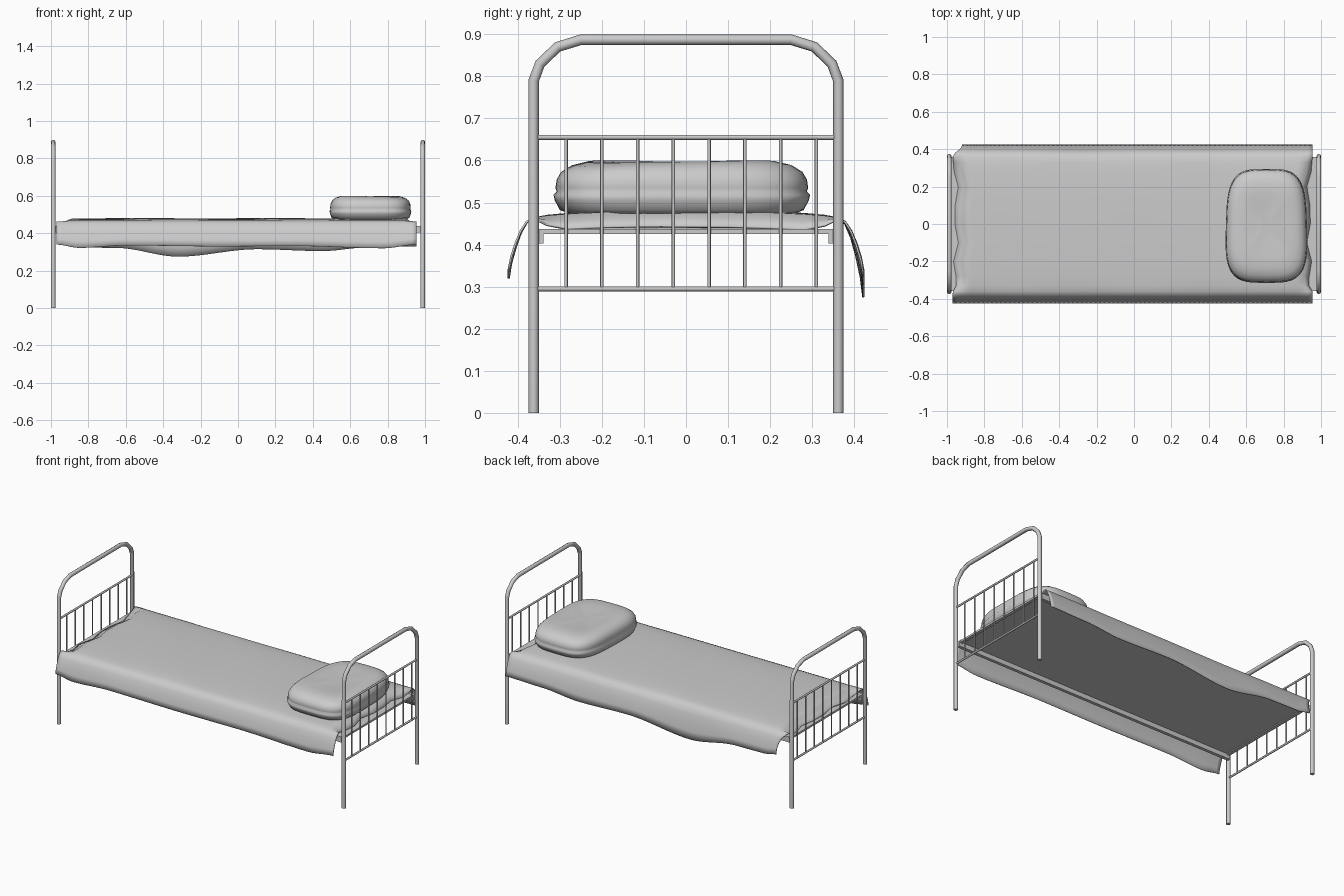
import bpy, bmesh, math

if "Cube" in bpy.data.objects:
    bpy.data.objects.remove(bpy.data.objects["Cube"])

grey = bpy.data.materials.new("plain_grey")
grey.use_nodes = True
colour = (0.6, 0.6, 0.6, 1)
grey.diffuse_color = colour
grey.node_tree.nodes["Principled BSDF"].inputs["Base Color"].default_value = colour


def finish(name, bm, smooth=True):
    bmesh.ops.recalc_face_normals(bm, faces=bm.faces)
    mesh = bpy.data.meshes.new(name)
    bm.to_mesh(mesh)
    bm.free()
    mesh.materials.append(grey)
    mesh.polygons.foreach_set("use_smooth", [smooth] * len(mesh.polygons))
    obj = bpy.data.objects.new(name, mesh)
    bpy.context.collection.objects.link(obj)
    return obj


def tube(name, points, radius):
    curve = bpy.data.curves.new(name, "CURVE")
    curve.dimensions = "3D"
    curve.bevel_depth = radius
    curve.bevel_resolution = 2
    curve.use_fill_caps = True
    spline = curve.splines.new("POLY")
    spline.points.add(len(points) - 1)
    for p, co in zip(spline.points, points):
        p.co = (*co, 1)
    spline.use_smooth = True
    curve.materials.append(grey)
    obj = bpy.data.objects.new(name, curve)
    bpy.context.collection.objects.link(obj)


def box(name, centre, size):
    bm = bmesh.new()
    bmesh.ops.create_cube(bm, size=1)
    for v in bm.verts:
        v.co = [c + s * k for c, s, k in zip(centre, size, v.co)]
    return finish(name, bm, False)


def ramp(a, b, t):
    t = max(0, min(1, (t - a) / (b - a)))
    return t * t * (3 - 2 * t)


def follow(keys, x):
    for (a, za), (b, zb) in zip(keys, keys[1:]):
        if x <= b:
            return za + (zb - za) * ramp(a, b, x)
    return keys[-1][1]


# End frames: bent hoop, two cross bars and eight spindles
half = [(0.362, 0), (0.362, 0.79), (0.347, 0.83), (0.305, 0.87), (0.25, 0.887)]
hoop = half + [(-y, z) for y, z in reversed(half)]
for side, x in (("foot", -0.988), ("head", 0.988)):
    tube(side + "_hoop", [(x, y, z) for y, z in hoop], 0.0125)
    for label, z in (("lower", 0.295), ("upper", 0.655)):
        tube(f"{side}_{label}_bar", [(x, -0.355, z), (x, 0.355, z)], 0.006)
    for i in range(8):
        y = -0.285 + 0.085 * i
        tube(f"{side}_spindle_{i + 1}", [(x, y, 0.295), (x, y, 0.655)], 0.004)
    box(side + "_cross_rail", (x * 0.98, 0, 0.431), (0.02, 0.7, 0.012))

# Bed base and side rails
box("bed_base", (0, 0, 0.434), (1.92, 0.68, 0.006))
for side, y in (("right", -0.349), ("left", 0.349)):
    box(side + "_side_rail", (0, y, 0.42), (1.96, 0.02, 0.035))

# Blanket: draped section swept along the bed, with wavy hems and ends
front_hem = [(-0.97, 0.34), (-0.85, 0.322), (-0.6, 0.335), (-0.1, 0.33),
             (0.3, 0.332), (0.78, 0.32), (0.96, 0.34)]
back_hem = [(-0.97, 0.34), (-0.87, 0.325), (-0.65, 0.322), (-0.32, 0.275), (0.1, 0.315),
            (0.45, 0.305), (0.7, 0.325), (0.96, 0.33)]
section = [(0, 0.479), (0.1, 0.479), (0.2, 0.477), (0.28, 0.474), (0.33, 0.47), (0.36, 0.465)]
drape = [(0.38, 0.07), (0.395, 0.25), (0.407, 0.48), (0.418, 0.75), (0.424, 1)]
bm = bmesh.new()
rows = []
count = 80
for i in range(count + 1):
    u = i / count
    x0 = -0.97 + 1.925 * u
    row = []
    for sign, hem in ((-1, front_hem), (1, back_hem)):
        low = follow(hem, x0)
        pts = section + [(y, 0.465 - (0.465 - low) * t) for y, t in drape]
        pts = list(reversed(pts)) if sign < 0 else pts[1:]
        for y, z in pts:
            y *= sign
            flat = 1 - ramp(0.3, 0.37, abs(y))
            wave = flat * (0.018 + 0.014 * math.cos(24 * y + 2))
            corner = 0.05 * ramp(0.36, 0.42, y)
            x = x0 + (wave + corner) * (1 - ramp(0, 0.12, u)) - wave * ramp(0.88, 1, u)
            z -= 0.036 * flat * ramp(0.9, 0.96, abs(x0))
            z += 0.0015 * flat * math.sin(9 * x0 + 6 * y)
            row.append(bm.verts.new((x, y, z)))
    rows.append(row)
for a, b in zip(rows, rows[1:]):
    for j in range(len(a) - 1):
        bm.faces.new((a[j], b[j], b[j + 1], a[j + 1]))
blanket = finish("blanket", bm)
thick = blanket.modifiers.new("thickness", "SOLIDIFY")
thick.thickness = 0.005
thick.offset = -1

# Pillow: rounded rectangular rings with a pinched seam and a dented top
rings = [(0.474, 0.5), (0.474, 0.88), (0.482, 0.95), (0.505, 0.99), (0.518, 1), (0.526, 0.975),
         (0.535, 0.985), (0.555, 0.975), (0.573, 0.94), (0.588, 0.86), (0.597, 0.74),
         (0.597, 0.55), (0.592, 0.35), (0.59, 0.15)]
bm = bmesh.new()
loops = []
steps = 48
for z, s in rings:
    loop = []
    for k in range(steps):
        a = 2 * math.pi * k / steps
        c, d = math.cos(a), math.sin(a)
        px = math.copysign(abs(c) ** 0.55, c)
        py = math.copysign(abs(d) ** 0.55, d)
        taper = 1 - 0.04 * py
        x = 0.708 + 0.217 * s * px * taper
        y = -0.01 + 0.305 * s * py
        loop.append(bm.verts.new((x, y, z + 0.003 * math.sin(2 * a) * (z > 0.58))))
    loops.append(loop)
for a, b in zip(loops, loops[1:]):
    for k in range(steps):
        n = (k + 1) % steps
        bm.faces.new((a[k], a[n], b[n], b[k]))
bm.faces.new(loops[0])
bm.faces.new(loops[-1])
finish("pillow", bm)
